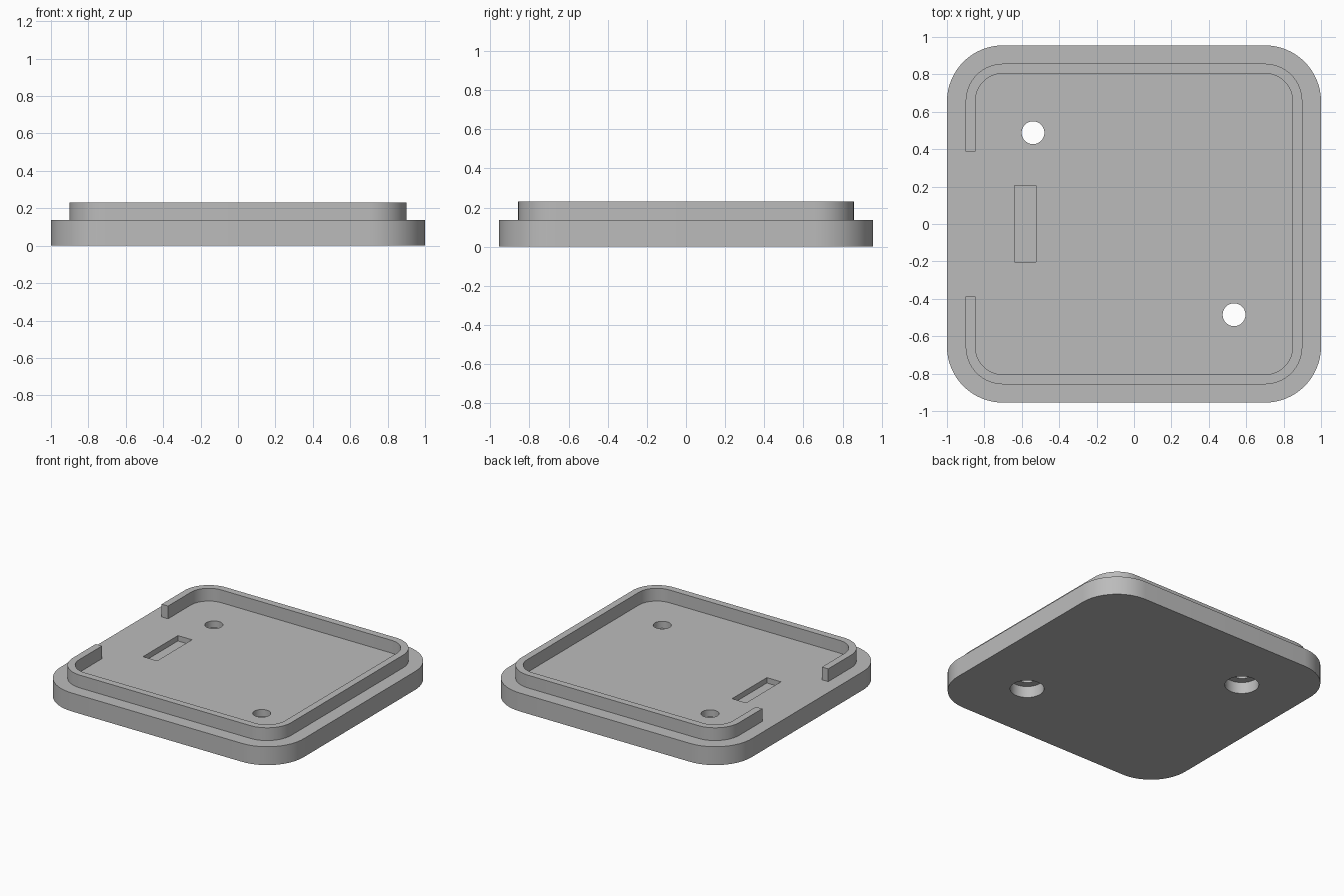
import bpy
import bmesh
import math

cube = bpy.data.objects.get("Cube")
if cube:
    bpy.data.objects.remove(cube, do_unlink=True)

BASE_TOP = 0.137
LIP_TOP = 0.232
GAP = 0.388          # half width of the opening in the lip

grey = bpy.data.materials.new("plain grey")
grey.use_nodes = True
colour = (0.5, 0.5, 0.5, 1)
grey.diffuse_color = colour
grey.node_tree.nodes["Principled BSDF"].inputs["Base Color"].default_value = colour


def rounded_outline(hx, hy, r, steps=16):
    """Clockwise rounded rectangle, starting at the middle of the -x side."""
    points = []
    for sx, sy, start in ((-1, 1, 180), (1, 1, 90), (1, -1, 0), (-1, -1, -90)):
        for i in range(steps + 1):
            a = math.radians(start - 90 * i / steps)
            points.append((sx * (hx - r) + r * math.cos(a),
                           sy * (hy - r) + r * math.sin(a)))
    return points


def extruded(name, polygons, z0, z1):
    """Raise a set of flat polygons into a closed solid."""
    bm = bmesh.new()
    for poly in polygons:
        bm.faces.new([bm.verts.new((x, y, z0)) for x, y in poly])
    bmesh.ops.remove_doubles(bm, verts=bm.verts, dist=1e-5)
    res = bmesh.ops.extrude_face_region(bm, geom=bm.faces[:], use_keep_orig=True)
    for v in res["geom"]:
        if isinstance(v, bmesh.types.BMVert):
            v.co.z = z1
    bmesh.ops.recalc_face_normals(bm, faces=bm.faces[:])
    mesh = bpy.data.meshes.new(name)
    bm.to_mesh(mesh)
    bm.free()
    mesh.materials.append(grey)
    obj = bpy.data.objects.new(name, mesh)
    bpy.context.collection.objects.link(obj)
    return obj


def circle(cx, cy, r, n=48):
    return [(cx + r * math.cos(math.tau * i / n), cy + r * math.sin(math.tau * i / n))
            for i in range(n)]


def select_only(obj):
    bpy.ops.object.select_all(action='DESELECT')
    obj.select_set(True)
    bpy.context.view_layer.objects.active = obj


def cut(target, cutter):
    cutter.hide_render = True
    mod = target.modifiers.new("cut", 'BOOLEAN')
    mod.operation = 'DIFFERENCE'
    mod.solver = 'EXACT'
    mod.object = cutter
    select_only(target)
    bpy.ops.object.modifier_apply(modifier=mod.name)
    bpy.data.objects.remove(cutter, do_unlink=True)


# Base plate with rounded corners
base = extruded("base_plate", [rounded_outline(1.0, 0.955, 0.3)], 0, BASE_TOP)

# Screw holes, each with a wider counterbore underneath
for x, y in ((-0.54, 0.488), (0.535, -0.485)):
    cut(base, extruded("counterbore_cutter", [circle(x, y, 0.115)], -0.1, 0.085))
    cut(base, extruded("hole_cutter", [circle(x, y, 0.061)], -0.1, 0.3))

# Shallow rectangular pocket
pocket = [(-0.64, -0.203), (-0.524, -0.203), (-0.524, 0.207), (-0.64, 0.207)]
cut(base, extruded("pocket_cutter", [pocket], BASE_TOP - 0.04, 0.3))

# Raised lip, open along the middle of the -x side
outer = [(-0.9, GAP)] + rounded_outline(0.9, 0.857, 0.2) + [(-0.9, -GAP)]
inner = [(-0.848, GAP)] + rounded_outline(0.848, 0.805, 0.148) + [(-0.848, -GAP)]
strip = [(outer[i], outer[i + 1], inner[i + 1], inner[i]) for i in range(len(outer) - 1)]
lip = extruded("raised_lip", strip, BASE_TOP, LIP_TOP)

for part in (base, lip):
    select_only(part)
    bpy.ops.object.shade_smooth_by_angle(angle=math.radians(30))
